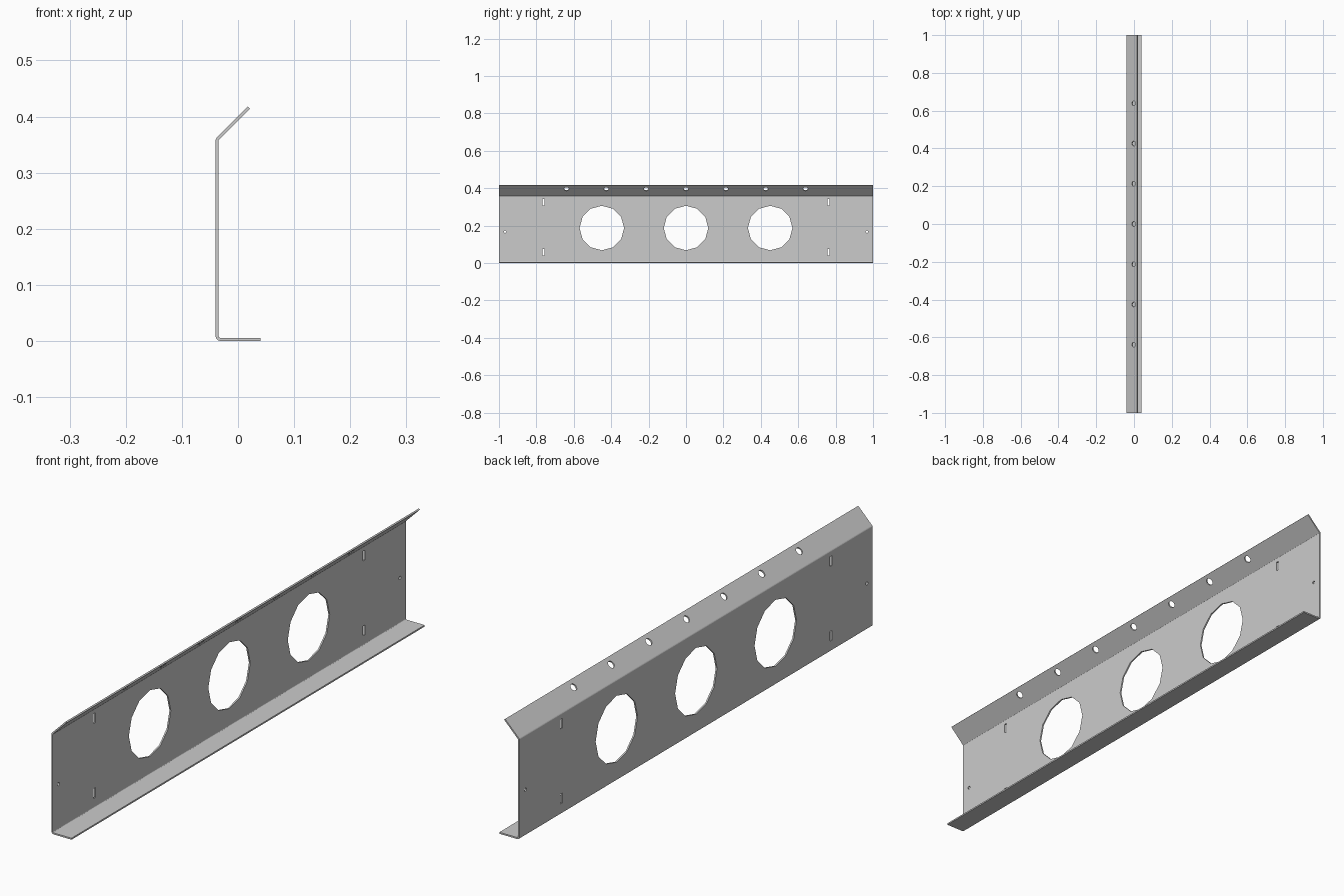
import bpy, bmesh, math
from mathutils import Matrix, Vector

if "Cube" in bpy.data.objects:
    bpy.data.objects.remove(bpy.data.objects["Cube"])

T = 0.0055      # sheet thickness
HALF = 1.0      # half length of the rail

steel = bpy.data.materials.new("light_grey_steel")
steel.diffuse_color = (0.6, 0.6, 0.6, 1)
steel.use_nodes = True
steel.node_tree.nodes["Principled BSDF"].inputs["Base Color"].default_value = steel.diffuse_color


def arc(cx, cz, r, a0, a1, steps):
    """Outer surface points of a bend, each with its outward normal."""
    out = []
    for i in range(steps + 1):
        a = math.radians(a0 + (a1 - a0) * i / steps)
        n = Vector((math.cos(a), 0, math.sin(a)))
        out.append((Vector((cx, 0, cz)) + n * r, n))
    return out


def make_object(name, bm):
    bmesh.ops.recalc_face_normals(bm, faces=bm.faces)
    me = bpy.data.meshes.new(name)
    bm.to_mesh(me)
    bm.free()
    me.materials.append(steel)
    ob = bpy.data.objects.new(name, me)
    bpy.context.collection.objects.link(ob)
    return ob


# Folded sheet: bottom flange, web and sloping top lip
lip_normal = Vector((-1, 0, 1)).normalized()
outer = [(Vector((0.04, 0, 0)), Vector((0, 0, -1)))]
outer += arc(-0.031, 0.009, 0.009, 270, 180, 4)
outer += arc(-0.032, 0.357, 0.008, 180, 135, 3)
outer.append((Vector((0.0172, 0, 0.4177)), lip_normal))
profile = [p for p, n in outer] + [p - n * T for p, n in reversed(outer)]

bm = bmesh.new()
shift = Vector((0, HALF, 0))
front = [bm.verts.new(p - shift) for p in profile]
back = [bm.verts.new(p + shift) for p in profile]
count = len(profile)
for i in range(count):
    j = (i + 1) % count
    bm.faces.new((front[i], front[j], back[j], back[i]))
bm.faces.new(front)
bm.faces.new(back[::-1])
rail = make_object("folded_rail", bm)

# Hole cutters
bm = bmesh.new()


def round_cut(x, y, z, r, tilt, sides=12):
    m = Matrix.Translation((x, y, z)) @ Matrix.Rotation(math.radians(tilt), 4, 'Y')
    bmesh.ops.create_cone(bm, cap_ends=True, segments=sides, radius1=r,
                          radius2=r, depth=0.04, matrix=m)


for y in (-0.45, 0, 0.45):                  # large web openings
    round_cut(-0.04, y, 0.187, 0.119, 90)
for side in (-1, 1):
    round_cut(-0.04, side * 0.967, 0.167, 0.006, 90)     # end holes
    for z in (0.057, 0.325):                # upright slots
        m = Matrix.Translation((-0.04, side * 0.763, z)) @ Matrix.Diagonal((0.04, 0.011, 0.035, 1))
        bmesh.ops.create_cube(bm, size=1, matrix=m)
for i in range(-3, 4):                      # row of holes in the lip
    round_cut(0, i * 0.213, 0.397, 0.013, -45)
cutter = make_object("hole_cutter", bm)
cutter.hide_render = True

# Punch the holes
mod = rail.modifiers.new("holes", 'BOOLEAN')
mod.operation = 'DIFFERENCE'
mod.solver = 'EXACT'
mod.object = cutter
bpy.context.view_layer.objects.active = rail
rail.select_set(True)
bpy.ops.object.modifier_apply(modifier=mod.name)
bpy.data.objects.remove(cutter, do_unlink=True)
